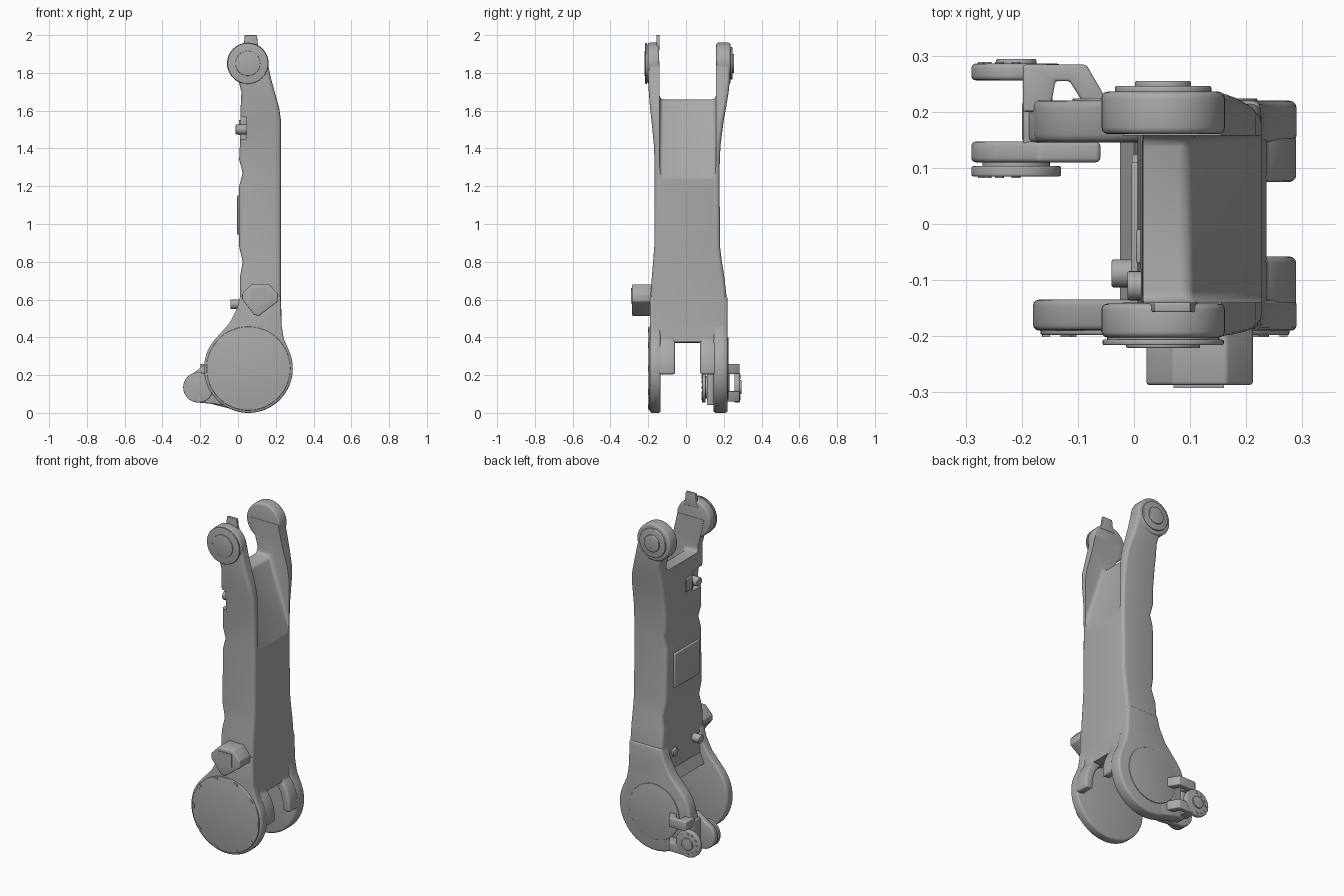
import bpy, bmesh, math
from math import cos, sin, radians

if "Cube" in bpy.data.objects:
    bpy.data.objects.remove(bpy.data.objects["Cube"], do_unlink=True)

grey = bpy.data.materials.new("machined grey")
grey.use_nodes = True
COL = (0.4, 0.4, 0.4, 1)
grey.diffuse_color = COL
grey.node_tree.nodes["Principled BSDF"].inputs["Base Color"].default_value = COL


def activate(ob):
    bpy.ops.object.select_all(action='DESELECT')
    ob.select_set(True)
    bpy.context.view_layer.objects.active = ob


def finish(name, bm, bevel=0.0, segments=3):
    """Turn a bmesh into a rounded, smooth shaded object."""
    bmesh.ops.recalc_face_normals(bm, faces=bm.faces)
    me = bpy.data.meshes.new(name)
    bm.to_mesh(me)
    bm.free()
    me.materials.append(grey)
    ob = bpy.data.objects.new(name, me)
    bpy.context.collection.objects.link(ob)
    activate(ob)
    if bevel:
        mod = ob.modifiers.new("round", 'BEVEL')
        mod.width, mod.segments = bevel, segments
        mod.limit_method, mod.angle_limit = 'ANGLE', radians(40)
        bpy.ops.object.modifier_apply(modifier=mod.name)
    bpy.ops.object.shade_smooth_by_angle(angle=radians(35))
    return ob


def prism(name, pts, lo, hi, bevel=0.0, axis='y'):
    """Extrude an outline along y (points are x, z) or z (points are x, y)."""
    bm = bmesh.new()
    place = (lambda p, t: (p[0], t, p[1])) if axis == 'y' else (lambda p, t: (p[0], p[1], t))
    a = [bm.verts.new(place(p, lo)) for p in pts]
    b = [bm.verts.new(place(p, hi)) for p in pts]
    bm.faces.new(a)
    bm.faces.new(b)
    for i in range(len(pts)):
        j = (i + 1) % len(pts)
        bm.faces.new((a[i], a[j], b[j], b[i]))
    return finish(name, bm, bevel)


def arc(c, r, a0, a1, n):
    return [(c[0] + r * cos(radians(a0 + (a1 - a0) * i / n)),
             c[1] + r * sin(radians(a0 + (a1 - a0) * i / n))) for i in range(n + 1)]


def disc(name, c, r, lo, hi, bevel=0.0, n=48):
    return prism(name, arc(c, r, 0, 360, n)[:-1], lo, hi, bevel)


def box(name, x, y, z, bevel=0.0):
    return prism(name, [(x[0], z[0]), (x[1], z[0]), (x[1], z[1]), (x[0], z[1])], y[0], y[1], bevel)


def knob(name, x, y, z, r):
    """Short round peg pointing along x."""
    bm = bmesh.new()
    bmesh.ops.create_cone(bm, cap_ends=True, segments=24, radius1=r, radius2=r, depth=x[1] - x[0])
    for v in bm.verts:
        v.co = ((x[0] + x[1]) / 2 + v.co.z, y + v.co.x, z + v.co.y)
    return finish(name, bm, 0.004)


def loft(name, sections, r):
    """Skin rounded rectangles (z, x0, x1, y0, y1) stacked along z."""
    bm = bmesh.new()
    rings = []
    for z, x0, x1, y0, y1 in sections:
        pts = []
        for cx, cy, a in ((x1 - r, y1 - r, 0), (x0 + r, y1 - r, 90),
                          (x0 + r, y0 + r, 180), (x1 - r, y0 + r, 270)):
            pts += arc((cx, cy), r, a, a + 90, 4)
        rings.append([bm.verts.new((px, py, z)) for px, py in pts])
    n = len(rings[0])
    for lower, upper in zip(rings, rings[1:]):
        for i in range(n):
            j = (i + 1) % n
            bm.faces.new((lower[i], lower[j], upper[j], upper[i]))
    bm.faces.new(rings[0])
    bm.faces.new(rings[-1])
    return finish(name, bm)


def cut(ob, cutter):
    mod = ob.modifiers.new("cut", 'BOOLEAN')
    mod.operation, mod.solver, mod.object = 'DIFFERENCE', 'EXACT', cutter
    activate(ob)
    bpy.ops.object.modifier_apply(modifier=mod.name)
    bpy.ops.object.shade_smooth_by_angle(angle=radians(35))
    bpy.data.objects.remove(cutter, do_unlink=True)


WHEEL = (0.055, 0.235)
HUB = (0.052, 1.85)
PIN = (-0.21, 0.135)

# Long body with both upper arms
body = loft("limb_body", [
    (0.44, 0.0, 0.232, -0.19, 0.217), (0.62, 0.01, 0.227, -0.188, 0.214),
    (0.72, 0.01, 0.227, -0.181, 0.203), (0.8, 0.025, 0.227, -0.174, 0.19),
    (0.88, 0.006, 0.227, -0.168, 0.18), (1.2, 0.006, 0.227, -0.166, 0.178),
    (1.27, 0.025, 0.227, -0.166, 0.178), (1.34, 0.006, 0.227, -0.167, 0.179),
    (1.42, 0.01, 0.227, -0.17, 0.183), (1.55, 0.012, 0.227, -0.183, 0.2),
    (1.62, 0.014, 0.217, -0.191, 0.213), (1.7, 0.018, 0.194, -0.197, 0.226),
    (1.77, 0.0, 0.175, -0.2, 0.233), (1.86, -0.02, 0.155, -0.2, 0.234)], 0.02)
cut(body, prism("yoke_cutter", [(0.265, 1.114), (0.1, 1.66), (-0.2, 1.66), (-0.2, 2.1),
                                (0.5, 2.1), (0.5, 1.114)], -0.14, 0.158, 0.02))
cut(body, box("notch_cutter", (-0.1, 0.045), (-0.3, -0.08), (1.45, 1.57)))

# Upper pivot hubs and caps
disc("front_hub", HUB, 0.11, -0.202, -0.142, 0.01)
disc("front_hub_ring", HUB, 0.108, -0.216, -0.206, 0.003)
disc("front_hub_core", HUB, 0.1, -0.208, -0.2)
disc("front_hub_cap", HUB, 0.066, -0.221, -0.21, 0.003)
disc("back_hub", HUB, 0.11, 0.16, 0.236, 0.012)
disc("back_hub_ring", HUB, 0.086, 0.23, 0.246, 0.004)
disc("back_hub_cap", HUB, 0.05, 0.24, 0.255, 0.004)
prism("top_tab", [(0.02, 1.92), (0.032, 1.96), (0.036, 2.0), (0.1, 2.0), (0.104, 1.96), (0.115, 1.92)],
      -0.157, -0.14, 0.003)

# Lower wheel housing: two side lobes, a bridge above the cavity and rear wings
lobe = arc(WHEEL, 0.235, 135, 385, 48) + [(0.243, 0.39), (0.231, 0.46), (0.225, 0.62), (0.012, 0.62),
                                          (-0.006, 0.55), (-0.045, 0.475)]
prism("front_lobe", lobe, -0.19, -0.135, 0.01)
prism("back_lobe", lobe, 0.145, 0.22, 0.014)
prism("bridge", arc(WHEEL, 0.19, 115, 45, 16) + [(0.236, 0.375), (0.231, 0.47), (0.0, 0.47)], -0.15, 0.16)
wing = arc(WHEEL, 0.185, 52, -8, 16) + arc(WHEEL, 0.234, -8, 40, 16) + [(0.236, 0.4), (0.228, 0.45)]
for name, lo, hi in (("front_wing", -0.15, -0.058), ("back_wing", 0.075, 0.16)):
    prism(name, wing, lo, hi, 0.012)

# Drive covers with small rim latches
disc("front_cover", WHEEL, 0.222, -0.198, -0.185, 0.004, 64)
disc("back_cover", WHEEL, 0.165, 0.215, 0.224, 0.003, 64)
for i in range(10):
    a = 36 * i
    prism("cover_latch", arc(WHEEL, 0.219, a - 4, a + 4, 4) + arc(WHEEL, 0.205, a + 4, a - 4, 4), -0.201, -0.195)

# Clevis bracket at the lower side
prism("clevis_neck", [(-0.2, 0.208), (-0.168, 0.285), (-0.13, 0.36), (0.0, 0.3), (0.0, 0.012), (-0.19, 0.06)],
      0.145, 0.22, 0.01)
prism("inner_fork", arc(PIN, 0.08, 110, 260, 20) + [(-0.06, 0.04), (-0.06, 0.25), (-0.17, 0.26)],
      0.11, 0.147, 0.008)
disc("outer_fork", PIN, 0.08, 0.256, 0.286, 0.008)
disc("inner_fork_plate", PIN, 0.08, 0.085, 0.103, 0.003)
disc("inner_fork_boss", PIN, 0.06, 0.1, 0.112)
disc("outer_fork_cap", PIN, 0.036, 0.28, 0.294, 0.003)
strut = [(-0.198, 0.2), (-0.198, 0.284), (-0.085, 0.284), (-0.045, 0.215), (-0.09, 0.215),
         (-0.115, 0.255), (-0.14, 0.255), (-0.15, 0.2)]
for name, lo, hi in (("lower_strut", 0.06, 0.115), ("upper_strut", 0.205, 0.26)):
    prism(name, strut, lo, hi, 0.005, 'z')
box("clevis_web", (-0.198, -0.145), (0.14, 0.23), (0.07, 0.24), 0.006)
for i in range(7):
    p = arc(PIN, 0.06, 90 + 30 * i, 360, 1)[0]
    disc("fork_bolt", p, 0.008, 0.284, 0.289, 0, 12)
    disc("fork_bolt", p, 0.008, 0.082, 0.087, 0, 12)

# Sensor block on the front
prism("sensor_block", [(0.07, 0.68), (0.165, 0.68), (0.212, 0.63), (0.212, 0.59), (0.11, 0.513),
                       (0.085, 0.52), (0.022, 0.6), (0.022, 0.63)], -0.287, -0.17, 0.006)
box("sensor_panel", (0.07, 0.16), (-0.292, -0.283), (0.58, 0.66))

# Fittings on the narrow side
box("access_plate", (-0.005, 0.02), (-0.13, 0.11), (0.945, 1.15), 0.005)
box("connector_plate", (0.004, 0.03), (-0.07, -0.01), (1.47, 1.55), 0.004)
knob("upper_knob", (-0.012, 0.06), -0.11, 1.5, 0.026)
knob("lower_knob", (-0.04, 0.03), -0.088, 0.575, 0.025)
knob("flat_button", (-0.004, 0.03), 0.1, 0.56, 0.025)
